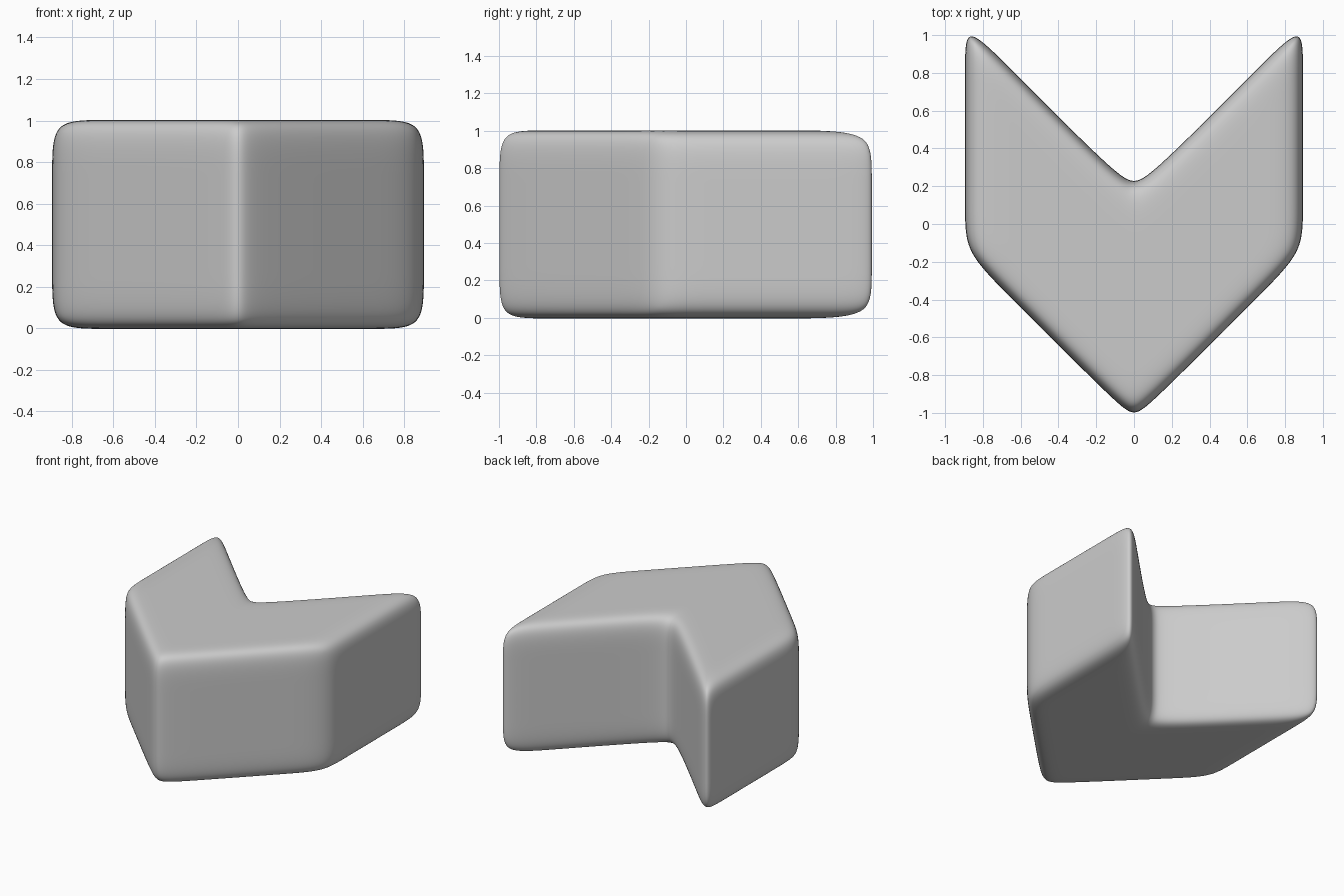
import bpy
import bmesh

if "Cube" in bpy.data.objects:
    bpy.data.objects.remove(bpy.data.objects["Cube"])

# Cage stations: support loops set the rounding of each edge
W = 0.895
SX, SV, SZ, SC = 0.22, 0.17, 0.23, 0.09
XS = [-W, -W + SX, -SC, 0, SC, W - SX, W]
VS = [0, SV, 1 - SV, 1]
ZS = [-0.003, SZ, 1 - SZ, 1.003]


def place(i, j, k):
    x = XS[i]
    front = -1.042 + abs(x) + (0.022 if x == 0 else 0)
    back = 0.165 + 1.005 * abs(x) + (0.05 if x == 0 else 0)
    return (x, front + (back - front) * VS[j], ZS[k])


bm = bmesh.new()
verts = {}


def quad(*keys):
    for key in keys:
        if key not in verts:
            verts[key] = bm.verts.new(place(*key))
    bm.faces.new([verts[key] for key in keys])


nx, nv, nz = len(XS) - 1, len(VS) - 1, len(ZS) - 1

# Top and bottom of the chevron
for k in (0, nz):
    for i in range(nx):
        for j in range(nv):
            quad((i, j, k), (i + 1, j, k), (i + 1, j + 1, k), (i, j + 1, k))

# Walls around the chevron outline
ring = ([(i, 0) for i in range(nx)] + [(nx, j) for j in range(nv)]
        + [(i, nv) for i in range(nx, 0, -1)] + [(0, j) for j in range(nv, 0, -1)])
for a, b in zip(ring, ring[1:] + ring[:1]):
    for k in range(nz):
        quad((*a, k), (*b, k), (*b, k + 1), (*a, k + 1))

bmesh.ops.recalc_face_normals(bm, faces=bm.faces[:])
for f in bm.faces:
    f.smooth = True

mesh = bpy.data.meshes.new("chevron_block")
bm.to_mesh(mesh)
bm.free()
block = bpy.data.objects.new("chevron_block", mesh)
bpy.context.collection.objects.link(block)

# Soft rounded surface
sub = block.modifiers.new("rounding", 'SUBSURF')
sub.levels = sub.render_levels = 4
